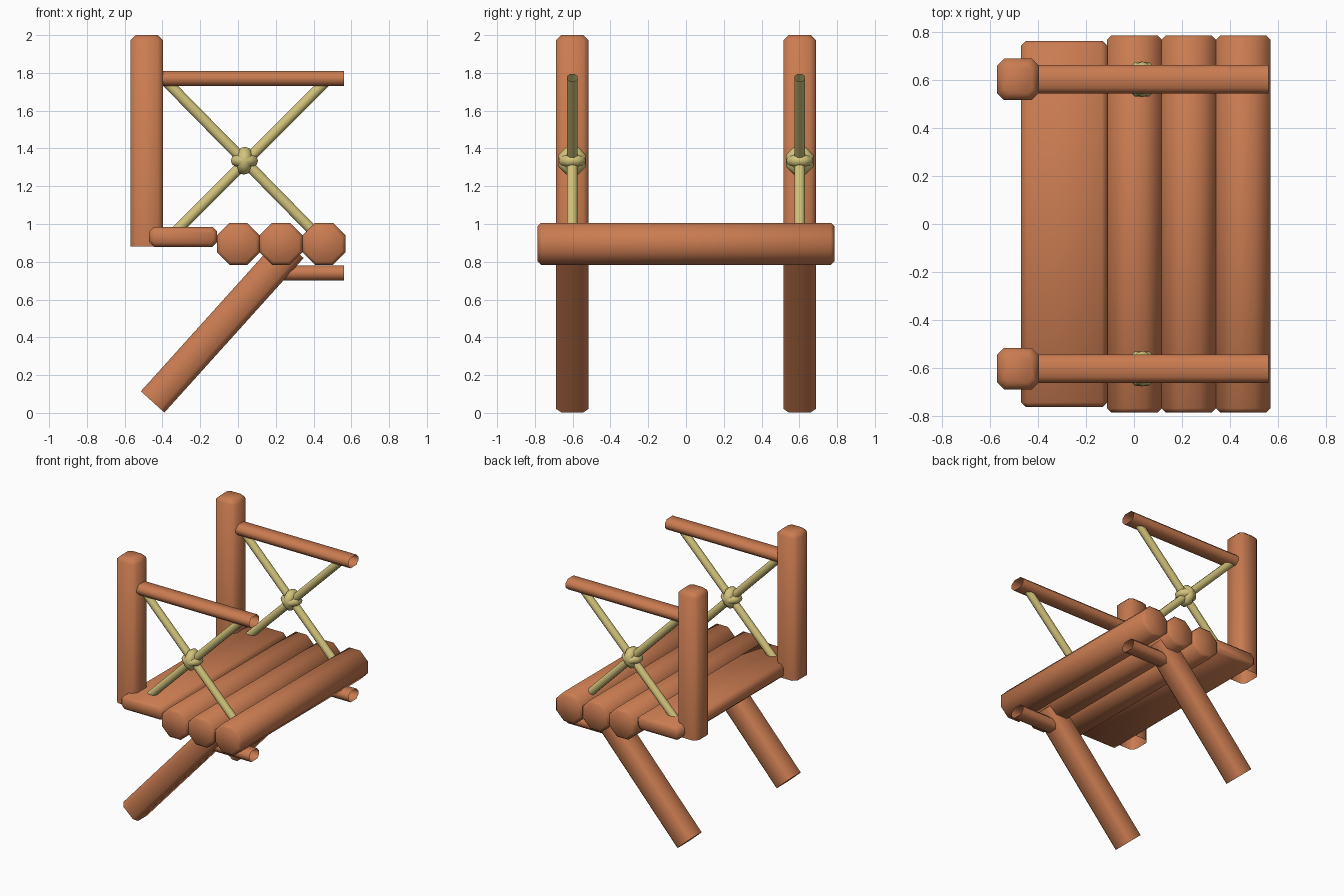
import bpy, bmesh, math
from mathutils import Vector, Matrix

if "Cube" in bpy.data.objects:
    bpy.data.objects.remove(bpy.data.objects["Cube"])


def material(name, rgb):
    m = bpy.data.materials.new(name)
    m.diffuse_color = (*rgb, 1)
    m.use_nodes = True
    m.node_tree.nodes["Principled BSDF"].inputs["Base Color"].default_value = m.diffuse_color
    return m


WOOD = material("brown wood", (0.59, 0.20, 0.082))
ROPE = material("straw rope", (0.65, 0.55, 0.20))


def finish(bm, name, mat):
    me = bpy.data.meshes.new(name)
    bm.to_mesh(me)
    bm.free()
    ob = bpy.data.objects.new(name, me)
    bpy.context.collection.objects.link(ob)
    me.materials.append(mat)
    bpy.ops.object.select_all(action='DESELECT')
    ob.select_set(True)
    bpy.context.view_layer.objects.active = ob
    bpy.ops.object.shade_smooth_by_angle(angle=math.radians(50))
    return ob


def beam(name, p0, p1, w, h, c, mat=WOOD, u=(0, 1, 0), caps=(False, False), bevel=(0, 0)):
    """Chamfered eight-sided bar from p0 to p1; w runs along u, h across it."""
    p0, p1, u = Vector(p0), Vector(p1), Vector(u)
    d = (p1 - p0).normalized()
    v = d.cross(u)
    bm = bmesh.new()

    def ring(p, inset):
        a, b = w / 2 - inset, h / 2 - inset
        k = c * min(a / (w / 2), b / (h / 2))
        pts = [(a, -b + k), (a, b - k), (a - k, b), (-a + k, b),
               (-a, b - k), (-a, -b + k), (-a + k, -b), (a - k, -b)]
        return [bm.verts.new(p + u * x + v * y) for x, y in pts]

    b0, b1 = bevel
    rings = [ring(p0, b0)]
    if b0:
        rings.append(ring(p0 + d * b0, 0))
    if b1:
        rings.append(ring(p1 - d * b1, 0))
    rings.append(ring(p1, b1))
    for r, s in zip(rings, rings[1:]):
        for i in range(8):
            j = (i + 1) % 8
            bm.faces.new((r[i], r[j], s[j], s[i]))
    if caps[0]:
        bm.faces.new(rings[0][::-1])
    if caps[1]:
        bm.faces.new(rings[-1])
    return finish(bm, name, mat)


def rope_ring(name, centre, rot, major, minor, squash, nu=8, nv=8):
    """Low-poly torus; squash stretches the tube along the ring axis."""
    bm = bmesh.new()
    g = []
    for i in range(nu):
        a = 2 * math.pi * (i + 0.5) / nu
        row = []
        for j in range(nv):
            b = 2 * math.pi * j / nv
            r = major + minor * math.cos(b)
            p = rot @ Vector((r * math.cos(a), r * math.sin(a), squash * math.sin(b)))
            row.append(bm.verts.new(Vector(centre) + p))
        g.append(row)
    for i in range(nu):
        for j in range(nv):
            k, l = (i + 1) % nu, (j + 1) % nv
            bm.faces.new((g[i][j], g[k][j], g[k][l], g[i][l]))
    return finish(bm, name, ROPE)


# seat: flat board at the back and three round logs
beam("seat_board", (-0.29, -0.762, 0.932), (-0.29, 0.762, 0.932), 0.36, 0.105, 0.025,
     u=(1, 0, 0), caps=(True, True), bevel=(0.02, 0.02))
for n, x in enumerate((0.002, 0.228, 0.455)):
    beam(f"seat_log_{n + 1}", (x, -0.785, 0.895), (x, 0.785, 0.895), 0.227, 0.222, 0.066,
         u=(1, 0, 0), caps=(True, True), bevel=(0.018, 0.018))

for side, s in (("front", -1), ("back", 1)):
    y = 0.602 * s
    # upright post, open underneath
    beam(f"{side}_post", (-0.483, y, 0.88), (-0.483, y, 2.0), 0.174, 0.174, 0.03,
         caps=(False, True), bevel=(0, 0.028))
    # slanted leg
    beam(f"{side}_leg", (-0.452, y, 0.058), (0.285, y, 0.876), 0.174, 0.168, 0.03,
         caps=(True, True))
    # hollow arm rail and short lower rail
    beam(f"{side}_arm_rail", (-0.42, y, 1.77), (0.56, y, 1.77), 0.12, 0.08, 0.025)
    beam(f"{side}_lower_rail", (0.15, y, 0.74), (0.56, y, 0.74), 0.12, 0.08, 0.025)
    # crossed rope braces
    beam(f"{side}_brace_down", (-0.40, y, 1.775), (0.43, y, 0.93), 0.056, 0.056, 0.0164, ROPE)
    beam(f"{side}_brace_up", (-0.36, y, 0.93), (0.485, y, 1.775), 0.056, 0.056, 0.0164, ROPE)
    # knot made of two crossing rings
    c = (0.034, y, 1.335)
    rope_ring(f"{side}_knot_flat", c, Matrix.Identity(3), 0.05, 0.028, 0.03)
    rope_ring(f"{side}_knot_upright", c, Matrix.Rotation(math.radians(94), 3, 'Y'),
              0.05, 0.03, 0.035)
